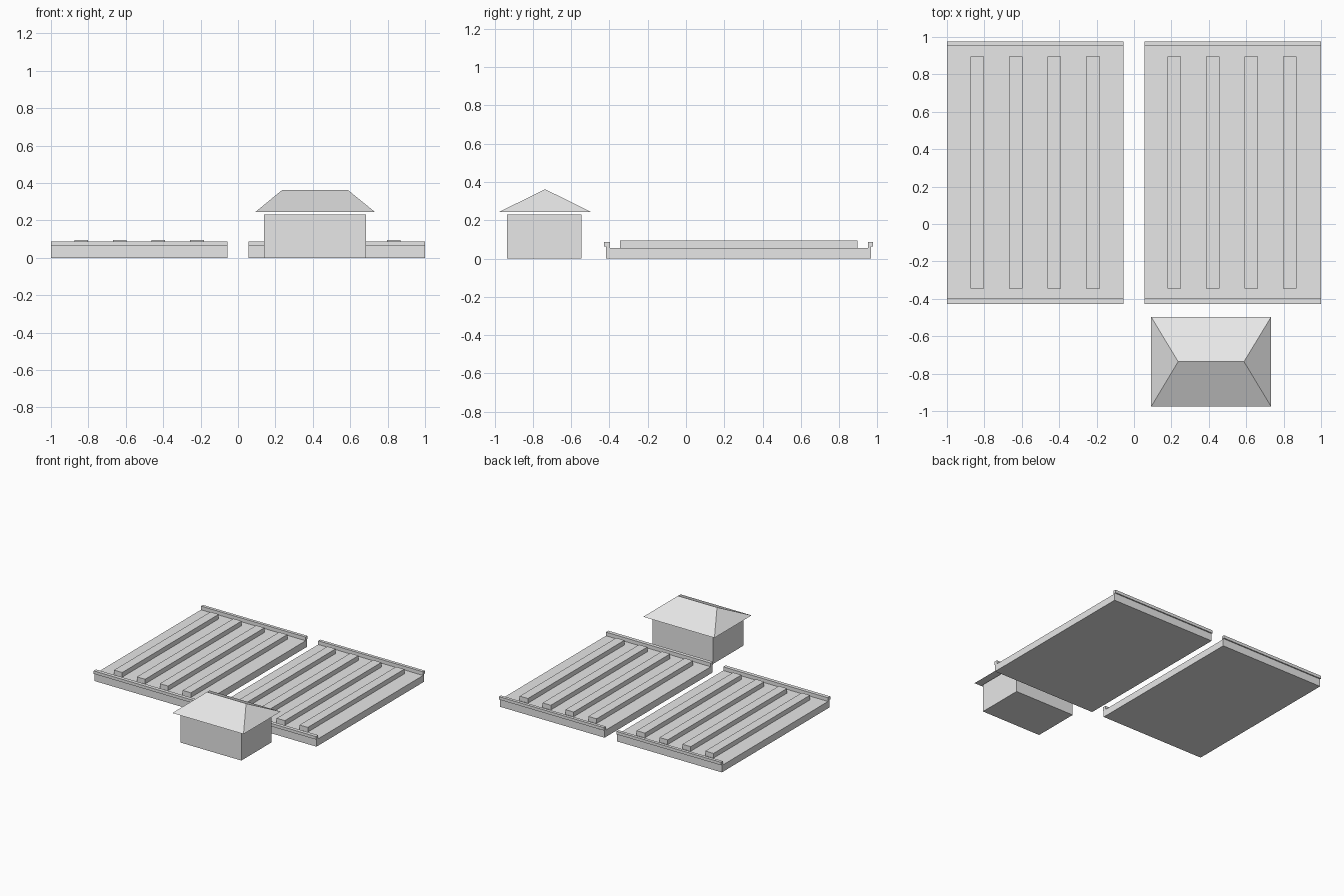
import bpy
import bmesh

cube = bpy.data.objects.get("Cube")
if cube:
    bpy.data.objects.remove(cube, do_unlink=True)

# One plain grey for everything
grey = bpy.data.materials.new("light grey")
grey.use_nodes = True
colour = (0.8, 0.8, 0.8, 1)
grey.diffuse_color = colour
grey.node_tree.nodes["Principled BSDF"].inputs["Base Color"].default_value = colour


def add_object(name, bm):
    bmesh.ops.recalc_face_normals(bm, faces=bm.faces)
    mesh = bpy.data.meshes.new(name)
    bm.to_mesh(mesh)
    bm.free()
    mesh.materials.append(grey)
    obj = bpy.data.objects.new(name, mesh)
    bpy.context.collection.objects.link(obj)
    return obj


def box(name, xs, ys, zs):
    """Box spanning the given ranges."""
    bm = bmesh.new()
    bmesh.ops.create_cube(bm, size=1)
    for v in bm.verts:
        v.co = [r[0] if c < 0 else r[1] for c, r in zip(v.co, (xs, ys, zs))]
    return add_object(name, bm)


# Two low halls with flat roofs, raised skylight strips and end parapets
SLAB_TOP = 0.056
for side, x0, x1, first in (("right", -1, -0.057, -0.838), ("left", 0.056, 1, 0.215)):
    box(f"{side}_hall", (x0, x1), (-0.419, 0.967), (0, SLAB_TOP))
    for i in range(4):
        x = first + i * 0.206
        box(f"{side}_skylight_{i + 1}", (x - 0.037, x + 0.037),
            (-0.345, 0.896), (SLAB_TOP, 0.094))
    for end, outer, wall, inner in (("front", -0.428, -0.419, -0.398),
                                    ("back", 0.977, 0.967, 0.952)):
        box(f"{side}_{end}_parapet", (x0, x1), sorted((wall, inner)), (SLAB_TOP, 0.062))
        box(f"{side}_{end}_coping", (x0, x1), sorted((outer, inner)), (0.062, 0.086))

# Small house
box("house_walls", (0.139, 0.685), (-0.935, -0.545), (0, 0.23))

# Hipped roof: box whose top edge closes up into a ridge
roof = box("house_roof", (0.092, 0.733), (-0.976, -0.497), (0.244, 0.362))
bm = bmesh.new()
bm.from_mesh(roof.data)
for v in bm.verts:
    if v.co.z > 0.3:
        v.co.x = 0.236 if v.co.x < 0.4 else 0.588
        v.co.y = -0.736
bmesh.ops.remove_doubles(bm, verts=bm.verts, dist=0.001)
bm.to_mesh(roof.data)
bm.free()
